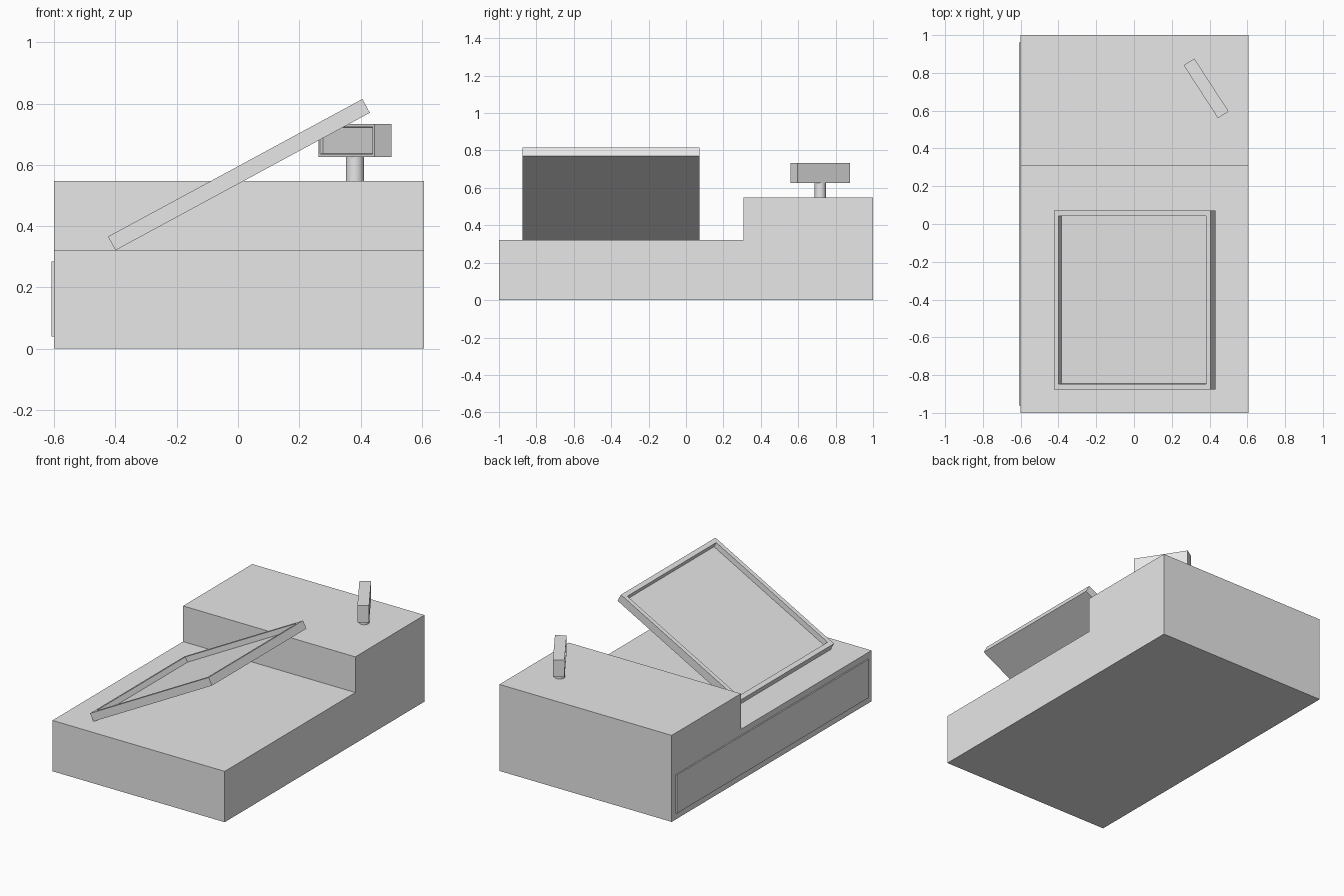
import bpy
import bmesh
from math import radians
from mathutils import Matrix, Vector

cube = bpy.data.objects.get("Cube")
if cube:
    bpy.data.objects.remove(cube, do_unlink=True)

grey = bpy.data.materials.new("plain grey")
grey.use_nodes = True
grey.diffuse_color = (0.8, 0.8, 0.8, 1)
grey.node_tree.nodes["Principled BSDF"].inputs["Base Color"].default_value = (0.8, 0.8, 0.8, 1)


def finish(name, bm, matrix=Matrix()):
    mesh = bpy.data.meshes.new(name)
    bm.to_mesh(mesh)
    bm.free()
    mesh.materials.append(grey)
    obj = bpy.data.objects.new(name, mesh)
    obj.matrix_world = matrix
    bpy.context.collection.objects.link(obj)
    return obj


def box(name, low, high):
    low, high = Vector(low), Vector(high)
    bm = bmesh.new()
    bmesh.ops.create_cube(bm, size=1)
    bmesh.ops.scale(bm, vec=high - low, verts=bm.verts)
    bmesh.ops.translate(bm, vec=(low + high) / 2, verts=bm.verts)
    return finish(name, bm)


def recessed_box(name, size, direction, rim, depth, matrix):
    """Box with a sunken panel on the face that points along direction."""
    bm = bmesh.new()
    bmesh.ops.create_cube(bm, size=1)
    bmesh.ops.scale(bm, vec=size, verts=bm.verts)
    bm.normal_update()
    face = max(bm.faces, key=lambda f: f.normal.dot(Vector(direction)))
    bmesh.ops.inset_region(bm, faces=[face], thickness=rim)
    bmesh.ops.inset_region(bm, faces=[face], thickness=0.002, depth=-depth)
    return finish(name, bm, matrix)


# Stepped body and the thin plate on its side
box("lower_body", (-0.6, -1, 0), (0.607, 1, 0.322))
box("upper_body", (-0.6, 0.307, 0.322), (0.607, 1, 0.548))
box("side_plate", (-0.608, -0.96, 0.04), (-0.6, 0.96, 0.284))

# Tilted tray resting on its lower edge
recessed_box("tilted_panel", (0.944, 0.946, 0.051), (0, 0, 1), 0.04, 0.033,
             Matrix.Translation((0.003, -0.402, 0.568)) @ Matrix.Rotation(radians(-28.4), 4, 'Y'))

# Swivelled handle on a round post
bm = bmesh.new()
bmesh.ops.create_cone(bm, cap_ends=True, segments=32, radius1=0.03, radius2=0.03, depth=0.08)
post = finish("handle_post", bm, Matrix.Translation((0.382, 0.718, 0.587)))
for poly in post.data.polygons:
    poly.use_smooth = abs(poly.normal.z) < 0.5
recessed_box("handle_block", (0.334, 0.067, 0.108), (0, -1, 0), 0.014, 0.01,
             Matrix.Translation((0.382, 0.718, 0.68)) @ Matrix.Rotation(radians(-57), 4, 'Z'))
